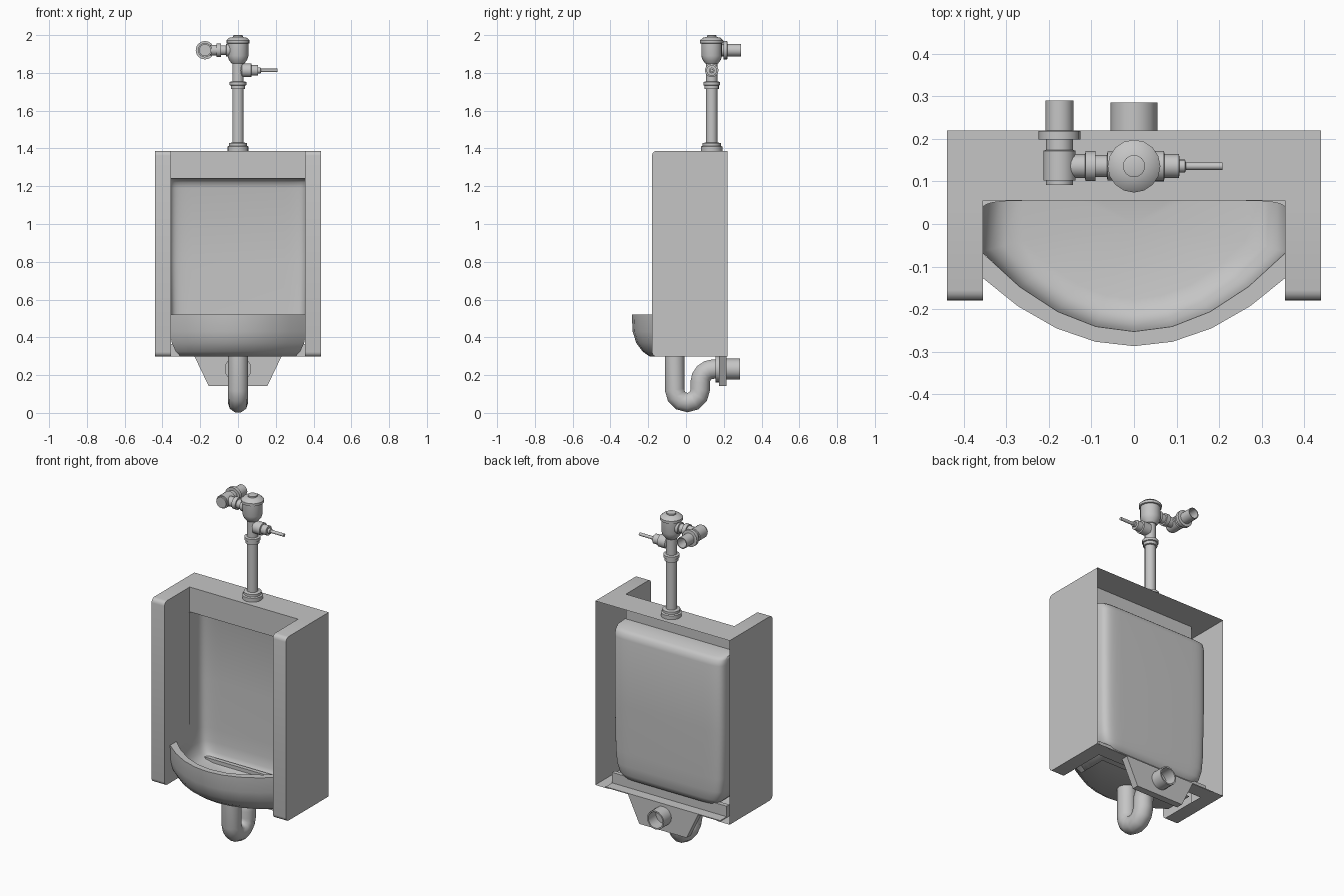
import bpy, bmesh, math
from mathutils import Matrix, Vector

if "Cube" in bpy.data.objects:
    bpy.data.objects.remove(bpy.data.objects["Cube"], do_unlink=True)

grey = bpy.data.materials.new("light grey ceramic")
grey.use_nodes = True
grey.diffuse_color = (0.56, 0.56, 0.56, 1)
grey.node_tree.nodes["Principled BSDF"].inputs["Base Color"].default_value = grey.diffuse_color


def finish(name, bm, angle=35):
    mesh = bpy.data.meshes.new(name)
    bm.to_mesh(mesh)
    bm.free()
    obj = bpy.data.objects.new(name, mesh)
    bpy.context.collection.objects.link(obj)
    mesh.materials.append(grey)
    bpy.ops.object.select_all(action="DESELECT")
    obj.select_set(True)
    bpy.context.view_layer.objects.active = obj
    bpy.ops.object.shade_smooth_by_angle(angle=math.radians(angle))


def box(low, high):
    """A bmesh box between two corners."""
    bm = bmesh.new()
    bmesh.ops.create_cube(bm, size=1)
    low, high = Vector(low), Vector(high)
    bm.transform(Matrix.Translation((low + high) / 2) @ Matrix.Diagonal((*(high - low), 1)))
    return bm


def lathe(name, profile, origin, axis, sides=16):
    """Turn (radius, distance) pairs around an axis through origin."""
    bm = bmesh.new()
    verts = [bm.verts.new((r, 0, t)) for r, t in profile]
    edges = [bm.edges.new(pair) for pair in zip(verts, verts[1:])]
    bmesh.ops.spin(bm, geom=verts + edges, cent=(0, 0, 0), axis=(0, 0, 1),
                   angle=2 * math.pi, steps=sides, use_merge=True)
    bmesh.ops.remove_doubles(bm, verts=bm.verts, dist=0.0001)
    bmesh.ops.recalc_face_normals(bm, faces=bm.faces)
    turn = Vector((0, 0, 1)).rotation_difference(Vector(axis)).to_matrix().to_4x4()
    bm.transform(Matrix.Translation(origin) @ turn)
    finish(name, bm)


def strip(bm, low, high):
    """Join two rows of points with quads."""
    for i in range(len(low) - 1):
        bm.faces.new((low[i], low[i + 1], high[i + 1], high[i]))


# Side panels: rounded front corners, open at the back
W, INNER, FRONT, BACK, LOW, TOP, SLAB_Y = 0.44, 0.355, -0.18, 0.22, 0.298, 1.387, 0.055
for side, name in ((-1, "right_panel"), (1, "left_panel")):
    xs = sorted((side * INNER, side * W))
    bm = box((xs[0], FRONT, LOW), (xs[1], BACK, TOP))
    front_edges = [e for e in bm.edges if all(v.co.y < 0 for v in e.verts)
                   and abs(e.verts[0].co.x - e.verts[1].co.x) > 0.01]
    bmesh.ops.bevel(bm, geom=front_edges, offset=0.025, segments=4, profile=0.5, affect="EDGES")
    bmesh.ops.bisect_plane(bm, geom=bm.verts[:] + bm.edges[:] + bm.faces[:],
                           plane_co=(0, SLAB_Y, 0), plane_no=(0, 1, 0))
    bm.normal_update()
    open_faces = [f for f in bm.faces if f.normal.y > 0.9 or
                  (f.normal.x * side < -0.9 and f.calc_center_median().y > SLAB_Y)]
    bmesh.ops.delete(bm, geom=open_faces, context="FACES")
    finish(name, bm)

# Top shelf: a sheet with a front apron
bm = bmesh.new()
rows = [[bm.verts.new((x, y, z)) for x in (-INNER, INNER)]
        for y, z in ((SLAB_Y, 1.24), (SLAB_Y, TOP), (BACK, TOP))]
for a, b in zip(rows, rows[1:]):
    strip(bm, a, b)
finish("top_shelf", bm)

# Basin: a squarish back shell that closes into a tub at the bottom
HALF, SIDE_Y, DEPTH, STEPS, CENTRE = 0.364, -0.067, 0.255, 28, 0.03


def back_curve(depth):
    pts = []
    for i in range(STEPS + 1):
        t = math.pi * i / STEPS
        x = math.copysign(abs(math.cos(t)) ** 0.18, math.cos(t))
        pts.append((HALF * x, SIDE_Y + DEPTH * depth * abs(math.sin(t)) ** 0.18))
    return pts


def front_curve(nose, rise):
    return [(HALF * i / 4, nose + rise * (i / 4) ** 2) for i in range(-4, 5)]


inner_front = front_curve(-0.257, 0.19)
outer_front = front_curve(-0.287, 0.167)
RIM_Z, RIM_SCALE = 0.52, 0.985


def scaled(bm, pts, z, sx, sy):
    return [bm.verts.new((x * sx, CENTRE + (y - CENTRE) * sy, z)) for x, y in pts]


bm = bmesh.new()
tub = [scaled(bm, back_curve(1) + inner_front[1:-1], z, s, s)
       for z, s in ((0.345, 0.72), (0.355, 0.84), (0.385, 0.925), (0.44, 0.967), (RIM_Z, RIM_SCALE))]
for low, high in zip(tub, tub[1:]):
    strip(bm, low + low[:1], high + high[:1])
drain = bm.verts.new((0, 0, 0.335))
for a, b in zip(tub[0], tub[0][1:] + tub[0][:1]):
    bm.faces.new((drain, b, a))
low = tub[-1][:STEPS + 1]
closing = (SLAB_Y - SIDE_Y) / DEPTH
for z, depth in ((0.8, 1), (1.19, 1), (1.22, 0.97), (1.236, 0.89), (1.241, closing)):
    high = scaled(bm, back_curve(depth), z, 1, 1)
    strip(bm, low, high)
    low = high
finish("basin", bm, 60)

# Bowl: outer front skin, flat rim and floor
bm = bmesh.new()
skin = [scaled(bm, outer_front, z, s ** 0.5, s)
        for z, s in ((LOW, 0.7), (0.325, 0.82), (0.37, 0.925), (0.43, 0.985), (RIM_Z, 1))]
for low, high in zip(skin, skin[1:]):
    strip(bm, low, high)
strip(bm, skin[-1], scaled(bm, inner_front, RIM_Z, RIM_SCALE, RIM_SCALE))
edge_x = skin[0][-1].co.x
floor_back = [bm.verts.new((x, 0.1, LOW)) for x in (-edge_x, edge_x)]
bm.faces.new(floor_back + skin[0][::-1])
finish("bowl_front", bm, 50)

# Wall bracket: upright bar, ledge and tapered plate
finish("bracket_bar", box((-0.375, 0.13, LOW), (0.375, 0.155, 0.365)))
finish("bracket_ledge", box((-0.375, 0.13, LOW), (0.375, 0.215, LOW + 0.005)))
bm = bmesh.new()
outline = [(0.23, LOW), (0.155, 0.142), (-0.155, 0.142), (-0.23, LOW)]
plate = bm.faces.new([bm.verts.new((x, 0.175, z)) for x, z in outline])
extruded = bmesh.ops.extrude_face_region(bm, geom=[plate])["geom"]
bmesh.ops.translate(bm, vec=(0, 0.04, 0), verts=[v for v in extruded if isinstance(v, bmesh.types.BMVert)])
bmesh.ops.recalc_face_normals(bm, faces=bm.faces)
finish("bracket_plate", bm)


# Drain trap: a bent pipe
def arc(y, z, radius, start, end, steps):
    angles = [math.radians(start + (end - start) * i / steps) for i in range(steps + 1)]
    return [(y + radius * math.cos(a), z + radius * math.sin(a)) for a in angles]


DRAIN_Z = 0.232
path = [(-0.06, 0.315)] + arc(0.0075, 0.122, 0.0675, 180, 360, 6) \
    + arc(0.145, DRAIN_Z - 0.07, 0.07, 180, 90, 4) + [(0.2, DRAIN_Z)]
curve = bpy.data.curves.new("drain_trap", "CURVE")
curve.dimensions = "3D"
curve.bevel_depth = 0.054
curve.bevel_resolution = 3
curve.use_fill_caps = True
spline = curve.splines.new("POLY")
spline.points.add(len(path) - 1)
for point, (y, z) in zip(spline.points, path):
    point.co = (0, y, z, 1)
spline.use_smooth = True
curve.materials.append(grey)
bpy.context.collection.objects.link(bpy.data.objects.new("drain_trap", curve))

lathe("drain_outlet", [(0, 0.157), (0.07, 0.157), (0.07, 0.175), (0.055, 0.175), (0.055, 0.286),
                       (0.047, 0.286), (0.047, 0.2), (0, 0.2)], (0, 0, DRAIN_Z), (0, 1, 0))

# Flush pipe and valve body
VALVE_Y = 0.136
lathe("flush_pipe", [(0, TOP), (0.056, TOP), (0.056, 1.41), (0.048, 1.414), (0.048, 1.428),
                     (0.03, 1.432), (0.03, 1.714), (0.038, 1.716), (0.038, 1.733), (0.044, 1.735),
                     (0.044, 1.752), (0.03, 1.755), (0.03, 1.855), (0, 1.855)],
      (0, VALVE_Y, 0), (0, 0, 1))
lathe("flush_valve", [(0, 1.845), (0.034, 1.85), (0.048, 1.868), (0.055, 1.89), (0.055, 1.955),
                      (0.062, 1.957), (0.062, 1.972), (0.046, 1.986), (0.026, 1.99),
                      (0.026, 1.998), (0.02, 2.0), (0, 2.0)], (0, VALVE_Y, 0), (0, 0, 1))

# Flush lever
lathe("flush_lever", [(0, 0), (0.036, 0.02), (0.036, 0.07), (0.028, 0.072), (0.028, 0.106),
                      (0.015, 0.107), (0.015, 0.12), (0.009, 0.122), (0.009, 0.208), (0, 0.208)],
      (0, VALVE_Y, 1.813), (1, 0, 0))

# Supply arm and stop valve
SUPPLY_Z = 1.92
lathe("supply_arm", [(0, 0), (0.034, 0.03), (0.034, 0.062), (0.026, 0.064), (0.026, 0.09),
                     (0.035, 0.09), (0.035, 0.114), (0.028, 0.115), (0.028, 0.175), (0, 0.175)],
      (0, VALVE_Y, SUPPLY_Z), (-1, 0, 0))
lathe("stop_valve", [(0, 0.092), (0.032, 0.092), (0.032, 0.102), (0.038, 0.102), (0.038, 0.172),
                     (0.032, 0.174), (0.032, 0.198), (0.049, 0.198), (0.049, 0.218), (0.033, 0.22),
                     (0.033, 0.29), (0.028, 0.29), (0.028, 0.225), (0, 0.225)],
      (-0.175, 0, SUPPLY_Z), (0, 1, 0))
